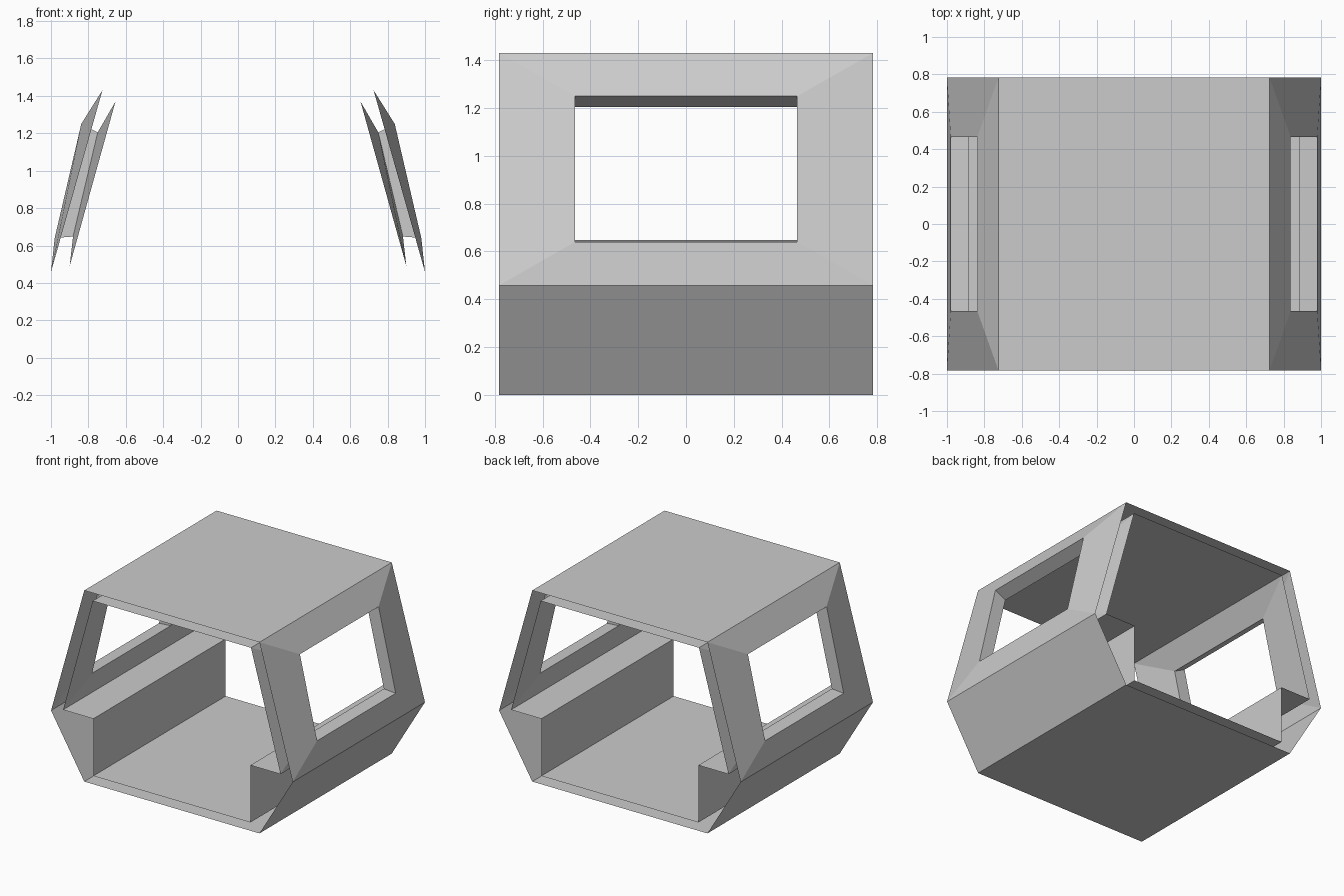
import bpy
import bmesh

cube = bpy.data.objects.get("Cube")
if cube:
    bpy.data.objects.remove(cube, do_unlink=True)

HALF_LENGTH = 0.782
HALF_WINDOW = 0.465

grey = bpy.data.materials.new("plain_grey")
grey.use_nodes = True
colour = (0.6, 0.6, 0.6, 1)
grey.diffuse_color = colour
grey.node_tree.nodes["Principled BSDF"].inputs["Base Color"].default_value = colour

# Right half of each cross-section (x, z), from the floor up; the last
# segment carries the window, whose sill and head points follow.
HULL = [(0.725, 0), (1, 0.458), (0.725, 1.43)]
HULL_WINDOW = [(0.98, 0.64), (0.838, 1.25)]
LINING = [(0.65, 0.062), (0.65, 0.49), (0.9, 0.49), (0.655, 1.37)]
LINING_WINDOW = [(0.882, 0.648), (0.75, 1.205)]


def mirrored(points):
    return [(-x, z) for x, z in reversed(points)]


def rectangle(a, b, half):
    """Four corners of the panel swept along y between section points a and b."""
    return [(p[0], y, p[1]) for p, y in ((a, -half), (b, -half), (b, half), (a, half))]


def ring(outer, inner):
    """Four quads joining two rectangles."""
    return [(outer[i], outer[(i + 1) % 4], inner[(i + 1) % 4], inner[i]) for i in range(4)]


def make_object(name, quads, flip=False):
    bm = bmesh.new()
    for quad in quads:
        bm.faces.new([bm.verts.new(p) for p in (reversed(quad) if flip else quad)])
    bmesh.ops.remove_doubles(bm, verts=bm.verts, dist=0.0001)
    mesh = bpy.data.meshes.new(name)
    bm.to_mesh(mesh)
    bm.free()
    mesh.materials.append(grey)
    obj = bpy.data.objects.new(name, mesh)
    bpy.context.collection.objects.link(obj)


def shell(name, half_section, window, flip):
    """Open-ended tube with a bulged window frame on each side."""
    loop = half_section + mirrored(half_section)
    n = len(half_section)
    openings = {n - 2: window, n: mirrored(window)}
    quads = []
    for i, a in enumerate(loop):
        panel = rectangle(a, loop[(i + 1) % len(loop)], HALF_LENGTH)
        if i in openings:
            quads += ring(panel, rectangle(*openings[i], HALF_WINDOW))
        else:
            quads.append(panel)
    make_object(name, quads, flip)


# Outer hull and inner lining with bench ledges
shell("outer_hull", HULL, HULL_WINDOW, True)
shell("inner_lining", LINING, LINING_WINDOW, False)

# Reveals joining the outer and inner window openings
for side, outer, inner in (
    ("left", HULL_WINDOW, LINING_WINDOW),
    ("right", mirrored(HULL_WINDOW), mirrored(LINING_WINDOW)),
):
    make_object(
        side + "_window_reveal",
        ring(rectangle(*outer, HALF_WINDOW), rectangle(*inner, HALF_WINDOW)),
        True,
    )
